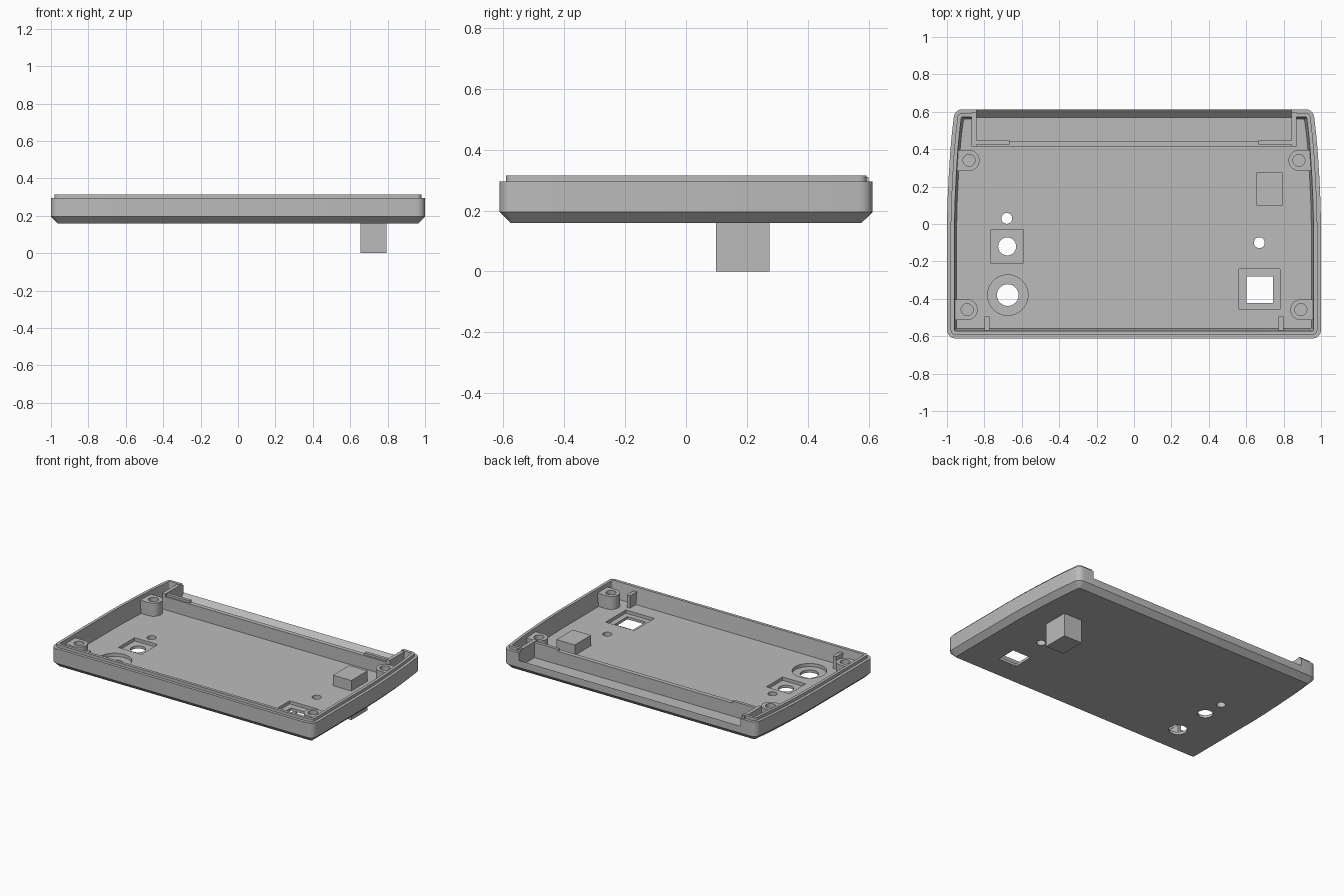
import bpy, bmesh, math

if "Cube" in bpy.data.objects:
    bpy.data.objects.remove(bpy.data.objects["Cube"])

gray = bpy.data.materials.new("plastic_gray")
gray.diffuse_color = (0.5, 0.5, 0.5, 1)
gray.use_nodes = True
gray.node_tree.nodes["Principled BSDF"].inputs["Base Color"].default_value = gray.diffuse_color


def make(name, bm):
    bmesh.ops.recalc_face_normals(bm, faces=bm.faces)
    me = bpy.data.meshes.new(name)
    bm.to_mesh(me)
    bm.free()
    ob = bpy.data.objects.new(name, me)
    me.materials.append(gray)
    bpy.context.collection.objects.link(ob)
    return ob


def loft(name, rings):
    """Bridge equal-length closed rings and cap both ends."""
    bm = bmesh.new()
    vs = [[bm.verts.new(p) for p in r] for r in rings]
    n = len(vs[0])
    for a, b in zip(vs, vs[1:]):
        for i in range(n):
            j = (i + 1) % n
            bm.faces.new((a[i], a[j], b[j], b[i]))
    bm.faces.new(vs[0][::-1])
    bm.faces.new(vs[-1])
    return make(name, bm)


def box(name, x0, x1, y0, y1, z0, z1):
    sq = [(x0, y0), (x1, y0), (x1, y1), (x0, y1)]
    return loft(name, [[(x, y, z) for x, y in sq] for z in (z0, z1)])


def disc(name, cx, cy, r, z0, z1, n=40):
    ang = [2 * math.pi * i / n for i in range(n)]
    return loft(name, [[(cx + r * math.cos(a), cy + r * math.sin(a), z) for a in ang]
                       for z in (z0, z1)])


def smooth(ob):
    bpy.ops.object.select_all(action='DESELECT')
    ob.select_set(True)
    bpy.context.view_layer.objects.active = ob
    bpy.ops.object.shade_smooth_by_angle(angle=math.radians(28))


def outline(d, z):
    """Case outline inset by d: straight front, sides bowing in to the back."""
    r = max(0.045 - d, 0.008)
    half = []
    cx, cy = 1 - d - r, -0.612 + d + r
    for i in range(6):
        a = math.radians(-90 + 18 * i)
        half.append((cx + r * math.cos(a), cy + r * math.sin(a)))
    half += [(x - d, y) for x, y in
             ((1.0, 0.0), (0.997, 0.12), (0.991, 0.25), (0.983, 0.38), (0.974, 0.48))]
    cx, cy = 0.964 - d - r, 0.613 - d - r
    for i in range(6):
        a = math.radians(18 * i)
        half.append((cx + r * math.cos(a), cy + r * math.sin(a)))
    return [(x, y, z) for x, y in half] + [(-x, y, z) for x, y in reversed(half)]


FLOOR = 0.20

# Tray: chamfered base, rim, raised lip, drafted inner wall, floor
tray = loft("tray", [outline(d, z) for d, z in (
    (0.036, 0.16), (0, 0.195), (0, 0.295), (0.02, 0.295),
    (0.02, 0.315), (0.04, 0.315), (0.052, FLOOR))])

# Cutters: rear opening with sloped sill, through holes and their recesses
sill = [(0.5, 0.201), (0.57, 0.201), (0.615, 0.246), (0.7, 0.331), (0.7, 0.4), (0.5, 0.4)]
cutters = [
    loft("rear_cut", [[(x, y, z) for y, z in sill] for x in (-0.843, 0.843)]),
    disc("small_hole_left", -0.68, 0.03, 0.029, 0.1, 0.3),
    disc("small_hole_right", 0.67, -0.10, 0.029, 0.1, 0.3),
    box("square_recess", -0.766, -0.59, -0.208, -0.032, 0.178, 0.3),
    disc("medium_hole", -0.678, -0.12, 0.048, 0.1, 0.3),
    disc("round_recess", -0.675, -0.38, 0.108, 0.178, 0.3, 56),
    disc("large_hole", -0.675, -0.38, 0.058, 0.1, 0.3),
    box("window_recess", 0.562, 0.78, -0.458, -0.24, 0.178, 0.3),
    box("window_hole", 0.602, 0.742, -0.422, -0.282, 0.1, 0.3),
]
for c in cutters:
    c.hide_render = True
    m = tray.modifiers.new(c.name, 'BOOLEAN')
    m.operation, m.solver, m.object = 'DIFFERENCE', 'EXACT', c
dg = bpy.context.evaluated_depsgraph_get()
cut = bpy.data.meshes.new_from_object(tray.evaluated_get(dg))
tray.modifiers.clear()
tray.data = cut
for c in cutters:
    bpy.data.objects.remove(c)
smooth(tray)


# Screw bosses: round towards the middle, square into the wall, blind hole
def boss(name, cx, cy, side, reach, top=0.29, r=0.056, hole=0.032, n=40):
    outer, inner = [], []
    for i in range(n):
        a = 2 * math.pi * i / n
        c, s = math.cos(a), math.sin(a)
        outer.append((side * (reach if c > 1e-6 else cx + r * c), cy + r * s))
        inner.append((side * (cx + hole * c), cy + hole * s))
    rings = ((outer, 0.19), (outer, top), (inner, top), (inner, 0.215))
    smooth(loft(name, [[(x, y, z) for x, y in p] for p, z in rings]))


for side, tag in ((-1, "left"), (1, "right")):
    def mbox(name, x0, x1, *rest):
        box(name + "_" + tag, *sorted((side * x0, side * x1)), *rest)

    boss("front_boss_" + tag, 0.892, -0.458, side, 0.965)
    boss("rear_boss_" + tag, 0.882, 0.34, side, 0.95)
    # Rear corner compartment wall, board stop and rib end
    mbox("corner_wall", 0.843, 0.868, 0.415, 0.6, 0.19, 0.31)
    mbox("board_stop", 0.773, 0.798, -0.58, -0.495, 0.19, 0.285)
    mbox("rib_end", 0.665, 0.85, 0.425, 0.446, 0.19, 0.305)

# Rib across the rear and the block passing through the floor
box("rear_rib", -0.85, 0.85, 0.415, 0.445, 0.19, 0.29)
box("block", 0.655, 0.795, 0.098, 0.275, 0.0, 0.272)
